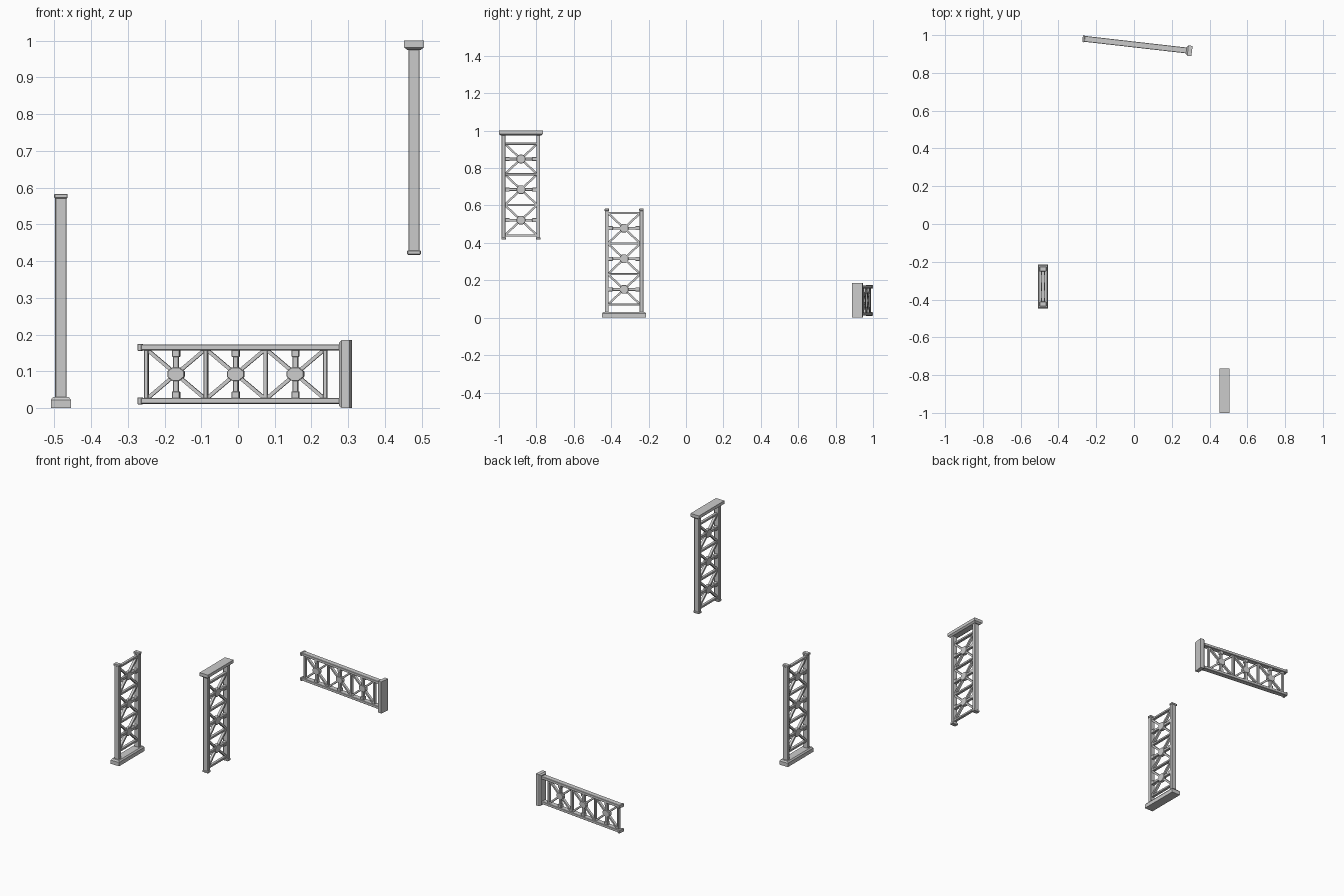
import bpy, bmesh
from math import radians, cos, sin, pi, atan2, hypot
from mathutils import Matrix, Vector

if "Cube" in bpy.data.objects:
    bpy.data.objects.remove(bpy.data.objects["Cube"])


def finish(bm, name, place, bevel=0.0):
    """Store a mesh part, placed in the world."""
    if bevel:
        bmesh.ops.bevel(bm, geom=bm.edges[:], offset=bevel, segments=1, affect='EDGES')
    bmesh.ops.transform(bm, matrix=place, verts=bm.verts)
    bmesh.ops.recalc_face_normals(bm, faces=bm.faces)
    me = bpy.data.meshes.new(name)
    bm.to_mesh(me)
    bm.free()
    bpy.context.collection.objects.link(bpy.data.objects.new(name, me))


def box(bm, center, size, roll=0.0):
    """Box with an optional turn about the thin (x) axis."""
    m = (Matrix.Translation(center) @ Matrix.Rotation(roll, 4, 'X')
         @ Matrix.Diagonal((*size, 1)))
    bmesh.ops.create_cube(bm, size=1, matrix=m)


def truss(tag, place, base_h, inset):
    col_y, inner, top = 0.0925, 0.083, 0.583
    rungs = [0.07, 0.233, 0.397, 0.56]

    # foot block, tapered towards the columns
    bm = bmesh.new()
    rings = []
    for z, d in ((0, 0), (base_h - 0.008, 0), (base_h, inset)):
        hx, hy = 0.0275 - d, 0.1175 - d
        rings.append([bm.verts.new((sx * hx, sy * hy, z))
                      for sx, sy in ((1, 1), (-1, 1), (-1, -1), (1, -1))])
    bm.faces.new(rings[0])
    bm.faces.new(rings[-1])
    for a, b in zip(rings, rings[1:]):
        for i in range(4):
            j = (i + 1) % 4
            bm.faces.new((a[i], a[j], b[j], b[i]))
    finish(bm, tag + "_foot", place)

    # two side columns with end collars
    bm = bmesh.new()
    for s in (-1, 1):
        z0 = base_h - 0.004
        box(bm, (0, s * col_y, (z0 + top - 0.002) / 2), (0.031, 0.0205, top - 0.002 - z0))
        box(bm, (0, s * col_y, top - 0.006), (0.037, 0.0245, 0.012))
    finish(bm, tag + "_columns", place, 0.002)

    # plain rungs between the bays
    bm = bmesh.new()
    for z in rungs:
        box(bm, (0, 0, z), (0.017, 2 * inner + 0.004, 0.012))
    finish(bm, tag + "_rungs", place, 0.0015)

    # crossed braces with a middle strut socket on each column
    bm = bmesh.new()
    sockets = bmesh.new()
    plates = bmesh.new()
    for lo, hi in zip(rungs, rungs[1:]):
        mid = (lo + hi) / 2
        dz = hi - lo - 0.008
        length, ang = hypot(2 * inner, dz), atan2(dz, 2 * inner)
        for s in (-1, 1):
            box(bm, (0, 0, mid), (0.014, length, 0.011), s * ang)
            box(sockets, (0, s * 0.072, mid), (0.022, 0.024, 0.021))
            box(sockets, (0, s * 0.042, mid), (0.016, 0.042, 0.015))
        m = (Matrix.Translation((0, 0, mid)) @ Matrix.Rotation(pi / 2, 4, 'Y')
             @ Matrix.Rotation(pi / 8, 4, 'Z'))
        bmesh.ops.create_cone(plates, cap_ends=True, segments=8, radius1=0.025,
                              radius2=0.025, depth=0.02, matrix=m)
    finish(bm, tag + "_cross_braces", place)
    finish(sockets, tag + "_brace_sockets", place, 0.0015)
    finish(plates, tag + "_center_plates", place, 0.0015)


# upright truss
truss("standing_truss", Matrix.Translation((-0.482, -0.331, 0)), 0.03, 0.006)

# hanging truss, foot block at the top
truss("hanging_truss", Matrix.Translation((0.479, -0.8825, 1.0))
      @ Matrix.Rotation(pi, 4, 'X'), 0.026, 0.010)

# sideways truss: length runs along -x, slightly turned, narrower
a = radians(6.5)
along = Vector((-cos(a), sin(a), 0))
up = Vector((0, 0, 1))
side = up.cross(along)
turn = Matrix((side, up, along)).transposed().to_4x4()
truss("sideways_truss", Matrix.Translation((0.307, 0.9155, 0.0925)) @ turn
      @ Matrix.Diagonal((1, 0.787, 1, 1)), 0.03, 0.008)
